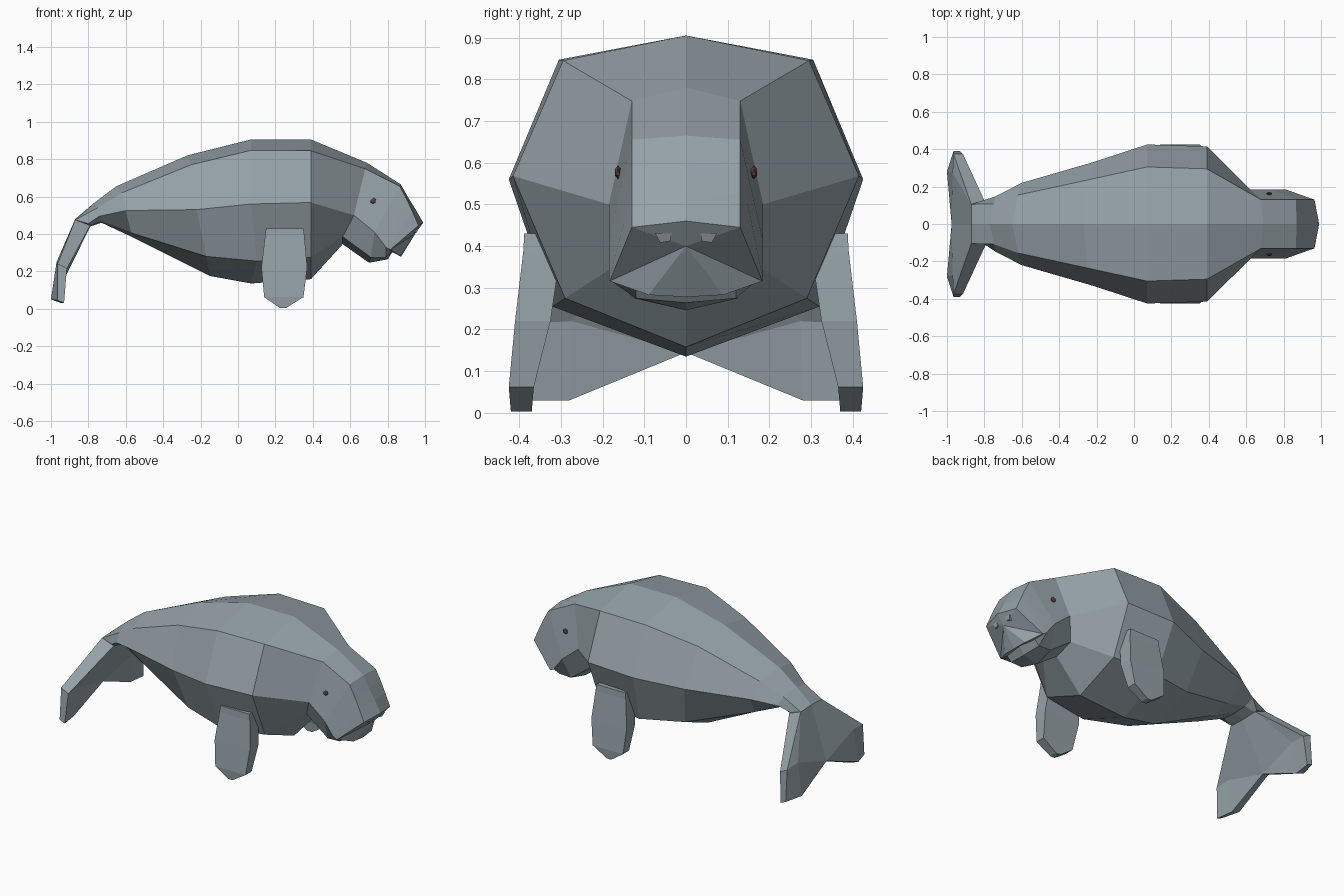
import bpy, bmesh
from mathutils import Vector

if "Cube" in bpy.data.objects:
    bpy.data.objects.remove(bpy.data.objects["Cube"])


def material(name, rgb):
    m = bpy.data.materials.new(name)
    m.diffuse_color = (*rgb, 1)
    m.use_nodes = True
    m.node_tree.nodes["Principled BSDF"].inputs["Base Color"].default_value = m.diffuse_color
    return m


SKIN = material("grey_skin", (0.30, 0.36, 0.39))
EYE = material("dark_eye", (0.10, 0.06, 0.06))
NOSTRIL = material("nostril", (0.38, 0.42, 0.44))


def finish(bm, name, mat):
    bmesh.ops.remove_doubles(bm, verts=bm.verts, dist=0.0005)
    bmesh.ops.recalc_face_normals(bm, faces=bm.faces)
    me = bpy.data.meshes.new(name)
    bm.to_mesh(me)
    bm.free()
    me.materials.append(mat)
    ob = bpy.data.objects.new(name, me)
    bpy.context.collection.objects.link(ob)
    return ob


def loft(bm, rings, tip=None):
    """Join rings of points with quads; close the ends (optionally to a tip)."""
    loops = [[bm.verts.new(p) for p in r] for r in rings]
    n = len(loops[0])
    for a, b in zip(loops, loops[1:]):
        for i in range(n):
            j = (i + 1) % n
            bm.faces.new((a[i], a[j], b[j], b[i]))
    bm.faces.new(loops[0])
    if tip:
        t = bm.verts.new(tip)
        for i in range(n):
            bm.faces.new((loops[-1][i], loops[-1][(i + 1) % n], t))
    else:
        bm.faces.new(loops[-1])


def full_ring(half):
    """Half ring top -> bottom, completed by mirroring in y."""
    return half + [(x, -y, z) for x, y, z in half[-2:0:-1]]


# Body: rings of top, shoulder, flank, belly edge, belly
neck = [(.69, 0, .78), (.68, .13, .748), (.62, .185, .50), (.56, .12, .385), (.56, 0, .345)]
body = [
    [(-.87, 0, .48), (-.87, .105, .475), (-.80, .108, .455), (-.79, .10, .445), (-.79, 0, .44)],
    [(-.77, 0, .565), (-.75, .108, .54), (-.74, .148, .495), (-.73, .09, .465), (-.73, 0, .46)],
    [(-.65, 0, .655), (-.62, .155, .62), (-.60, .22, .525), (-.57, .13, .405), (-.57, 0, .385)],
    [(-.27, 0, .82), (-.25, .235, .77), (-.22, .33, .53), (-.17, .25, .28), (-.15, 0, .175)],
    [(.07, 0, .905), (.07, .305, .847), (.07, .425, .56), (.10, .32, .255), (.07, 0, .135)],
    [(.39, 0, .905), (.39, .295, .845), (.39, .415, .568), (.39, .29, .275), (.39, 0, .158)],
    neck,
]
bm = bmesh.new()
loft(bm, [full_ring(r) for r in body])
finish(bm, "body", SKIN)

# Head: neck, brow, jaw, mouth corner, muzzle
head = [
    neck,
    [(.87, 0, .665), (.865, .13, .655), (.73, .185, .41), (.71, .125, .275), (.70, 0, .246)],
    [(.91, 0, .595), (.90, .13, .59), (.79, .185, .33), (.79, .12, .275), (.80, 0, .264)],
    [(.95, 0, .53), (.93, .13, .525), (.805, .185, .32), (.82, .12, .305), (.83, 0, .31)],
    [(.99, 0, .46), (.965, .13, .445), (.815, .183, .316), (.865, .09, .283), (.872, 0, .278)],
]
bm = bmesh.new()
loft(bm, [full_ring(r) for r in head], tip=(.947, 0, .40))
finish(bm, "head", SKIN)

# Tail fluke: back surface points paired with front surface points
back = [(-.87, 0, .48), (-.87, .105, .475), (-.97, .275, .25),
        (-.965, .375, .24), (-.965, .39, .045), (-1.0, .28, .05), (-.975, 0, .155)]
front = [(-.79, 0, .44), (-.79, .105, .445), (-.915, .275, .22),
         (-.915, .375, .215), (-.93, .39, .03), (-.945, .28, .03), (-.935, 0, .145)]
patches = [(0, 1, 2, 6), (1, 3, 2), (2, 3, 4, 5), (6, 2, 5)]
rim = [(0, 1), (1, 3), (3, 4), (4, 5), (5, 6)]
bm = bmesh.new()
for s in (1, -1):
    b, f = [[bm.verts.new((x, s * y, z)) for x, y, z in pts] for pts in (back, front)]
    for p in patches:
        bm.faces.new([b[i] for i in p])
        bm.faces.new([f[i] for i in p])
    for i, j in rim:
        bm.faces.new((b[i], b[j], f[j], f[i]))
finish(bm, "tail_fluke", SKIN)

# Flippers: rows of x0, x1, inner y, outer y, z
rows = [(.15, .35, .30, .388, .43), (.145, .355, .30, .39, .39), (.125, .37, .325, .41, .22),
        (.14, .35, .365, .425, .062), (.225, .255, .37, .42, .003)]
for s, side in ((1, "left"), (-1, "right")):
    bm = bmesh.new()
    loft(bm, [[(a, s * i, z), (b, s * i, z), (b, s * o, z), (a, s * o, z)]
              for a, b, i, o, z in rows])
    finish(bm, side + "_flipper", SKIN)

    # Eyes
    bm = bmesh.new()
    bmesh.ops.create_icosphere(bm, subdivisions=1, radius=.017)
    bmesh.ops.scale(bm, vec=(1, .5, 1), verts=bm.verts)
    bmesh.ops.translate(bm, vec=(.723, s * .163, .577), verts=bm.verts)
    finish(bm, side + "_eye", EYE)

    # Nostrils: small wedges on the muzzle
    bm = bmesh.new()
    outline = [(.035, .43), (.075, .432), (.062, .408), (.038, .412)]
    loft(bm, [[(x + .5 * (z - .42), s * y, z) for y, z in outline] for x in (.93, .962)])
    finish(bm, side + "_nostril", NOSTRIL)
